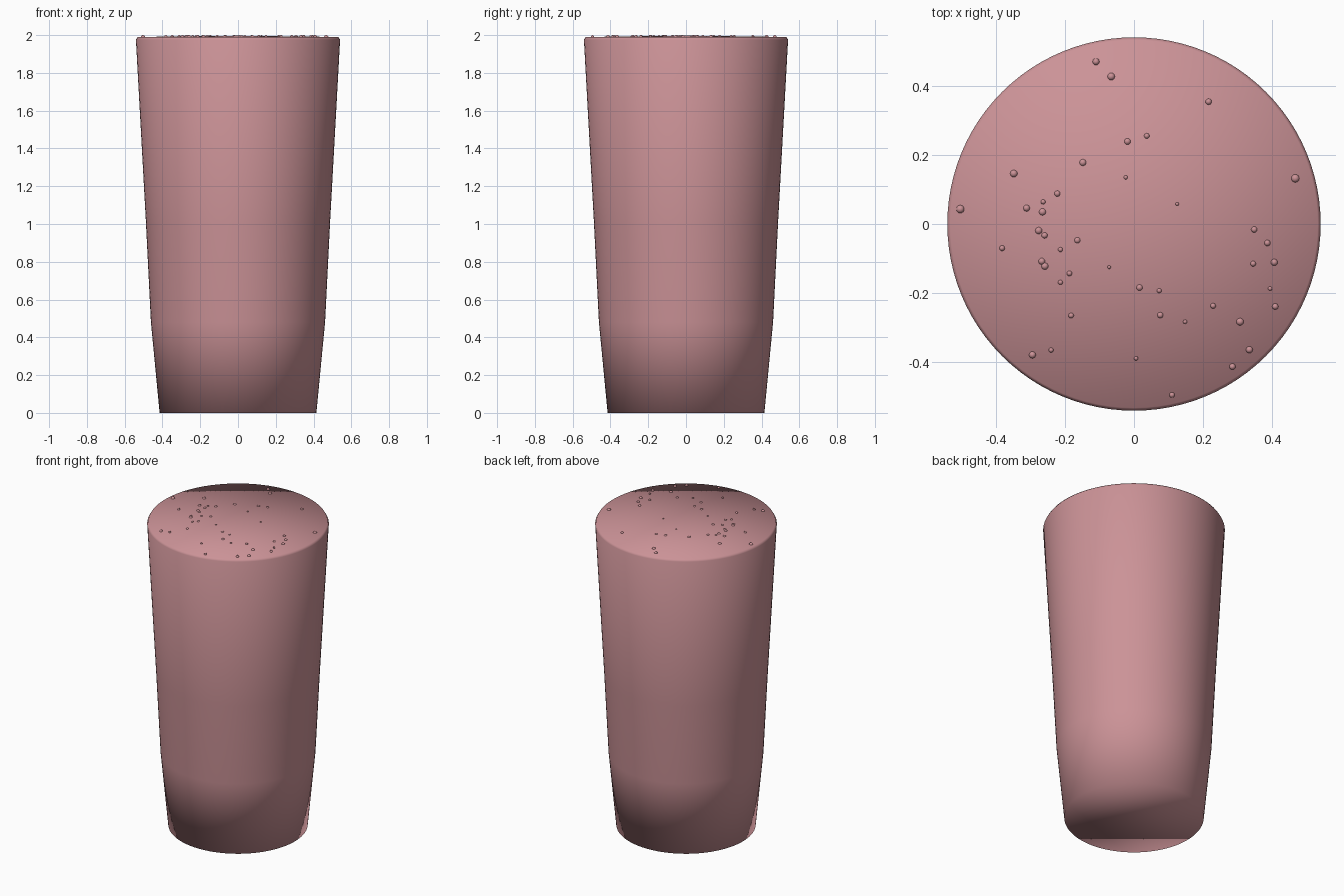
import bpy, bmesh
from math import cos, sin, pi
from mathutils import Matrix

mat = bpy.data.materials.new("pink_liquid")
mat.diffuse_color = (0.60, 0.29, 0.31, 1)


def finish(bm, name):
    bmesh.ops.recalc_face_normals(bm, faces=bm.faces)
    for f in bm.faces:
        f.smooth = True
    me = bpy.data.meshes.new(name)
    bm.to_mesh(me)
    bm.free()
    me.materials.append(mat)
    ob = bpy.data.objects.new(name, me)
    bpy.context.collection.objects.link(ob)


# Tapered body: lathed profile, flat bottom, slightly domed top
N = 96
profile = [(0.415, 0), (0.461, 0.48), (0.487, 1.0), (0.5405, 1.975), (0.532, 1.99)]
bm = bmesh.new()
rings = [[bm.verts.new((r * cos(2 * pi * i / N), r * sin(2 * pi * i / N), z))
          for i in range(N)] for r, z in profile]
for a, b in zip(rings, rings[1:]):
    for i in range(N):
        j = (i + 1) % N
        bm.faces.new((a[i], a[j], b[j], b[i]))
bm.faces.new(rings[0][::-1])
tip = bm.verts.new((0, 0, 1.997))
for i in range(N):
    bm.faces.new((rings[-1][i], rings[-1][(i + 1) % N], tip))
finish(bm, "liquid_body")

# Small bubbles floating on the top surface: x, y, radius
bubbles = [
    (-.11, .47, .010), (-.066, .427, .011), (.216, .354, .009), (.037, .255, .008),
    (-.019, .239, .010), (-.148, .178, .011), (-.348, .146, .011), (-.222, .088, .009),
    (-.263, .064, .007), (-.311, .046, .010), (-.265, .035, .011), (-.503, .043, .012),
    (-.276, -.019, .011), (-.259, -.033, .009), (-.164, -.047, .010), (-.382, -.07, .008),
    (-.213, -.074, .007), (-.267, -.108, .010), (-.258, -.122, .011), (-.187, -.143, .008),
    (-.213, -.169, .007), (-.182, -.265, .008), (-.24, -.365, .007), (-.294, -.379, .010),
    (.016, -.184, .010), (.073, -.193, .007), (.076, -.264, .009), (.148, -.283, .006),
    (.006, -.389, .006), (.11, -.495, .008), (.229, -.237, .008), (.307, -.283, .011),
    (.334, -.364, .010), (.285, -.413, .009), (.409, -.239, .009), (.394, -.187, .006),
    (.345, -.115, .008), (.406, -.111, .010), (.386, -.055, .009), (.348, -.016, .009),
    (.467, .132, .012), (.125, .058, .005), (-.024, .135, .006), (-.072, -.125, .005)]
bm = bmesh.new()
for x, y, r in bubbles:
    bmesh.ops.create_uvsphere(bm, u_segments=16, v_segments=10, radius=r,
                              matrix=Matrix.Translation((x, y, 2.0 - r)))
finish(bm, "surface_bubbles")
